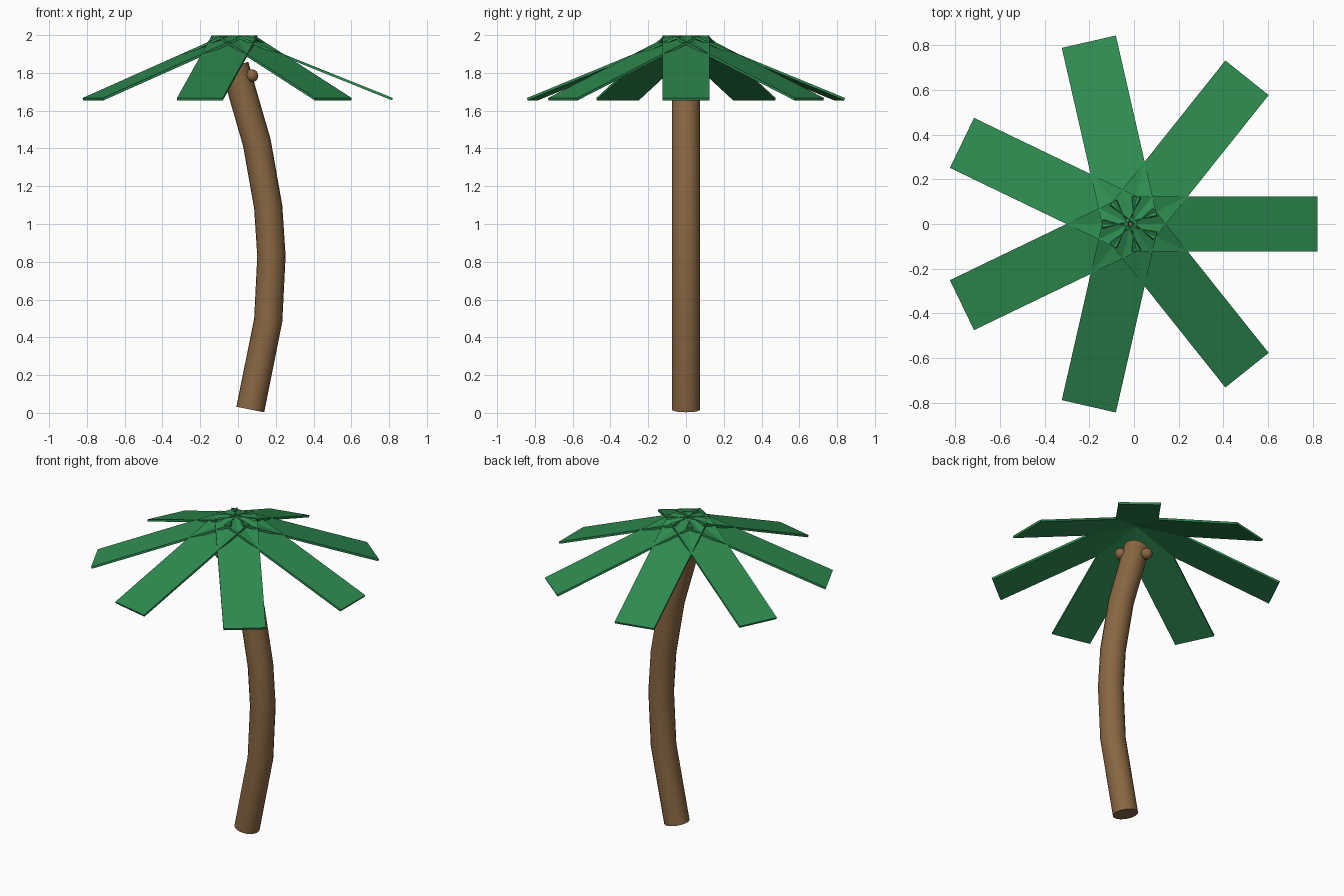
import bpy, bmesh, math
from mathutils import Vector, Matrix

if "Cube" in bpy.data.objects:
    bpy.data.objects.remove(bpy.data.objects["Cube"])


def make_material(name, color):
    mat = bpy.data.materials.new(name)
    mat.diffuse_color = color
    mat.use_nodes = True
    mat.node_tree.nodes["Principled BSDF"].inputs["Base Color"].default_value = color
    return mat


bark = make_material("bark_brown", (0.25, 0.135, 0.055, 1))
leaf = make_material("leaf_green", (0.027, 0.26, 0.08, 1))


def add_object(name, bm, mat, smooth=False):
    bmesh.ops.recalc_face_normals(bm, faces=bm.faces)
    mesh = bpy.data.meshes.new(name)
    bm.to_mesh(mesh)
    bm.free()
    mesh.materials.append(mat)
    obj = bpy.data.objects.new(name, mesh)
    bpy.context.collection.objects.link(obj)
    if smooth:
        bpy.ops.object.select_all(action="DESELECT")
        obj.select_set(True)
        bpy.context.view_layer.objects.active = obj
        bpy.ops.object.shade_smooth_by_angle(angle=math.radians(40))
    return obj


# Trunk: a round tube swept along a bent path in the xz plane
path = [Vector((x, 0, z)) for x, z in
        [(0.065, 0.018), (0.16, 0.49), (0.177, 0.83), (0.16, 1.09), (0.1, 1.43), (-0.018, 1.838)]]
radius, sides = 0.075, 20
bm = bmesh.new()
rings = []
for i, p in enumerate(path):
    before = (p - path[i - 1]).normalized() if i else Vector()
    after = (path[i + 1] - p).normalized() if i < len(path) - 1 else Vector()
    t = (before + after).normalized()
    across = Vector((t.z, 0, -t.x))
    ring = []
    for k in range(sides):
        a = math.tau * k / sides
        ring.append(bm.verts.new(p + radius * (across * math.cos(a) + Vector((0, math.sin(a), 0)))))
    rings.append(ring)
for low, high in zip(rings, rings[1:]):
    for k in range(sides):
        n = (k + 1) % sides
        bm.faces.new((low[k], low[n], high[n], high[k]))
bm.faces.new(rings[0])
bm.faces.new(rings[-1])
add_object("trunk", bm, bark, True)

# Fronds: seven sloping planks fanned around the crown
crown = Vector((-0.016, 0, 0))
inner, outer = Vector((0.012, 0, 1.998)), Vector((0.836, 0, 1.667))
thickness, width, count = 0.013, 0.248, 7
slope = math.atan2(inner.z - outer.z, outer.x - inner.x)
for i in range(count):
    bm = bmesh.new()
    bmesh.ops.create_cube(bm, size=1)
    bmesh.ops.scale(bm, vec=((outer - inner).length, width, thickness), verts=bm.verts)
    bmesh.ops.translate(bm, vec=(0, 0, -thickness / 2), verts=bm.verts)
    place = (Matrix.Translation(crown)
             @ Matrix.Rotation(math.tau * i / count, 4, "Z")
             @ Matrix.Translation((inner + outer) / 2)
             @ Matrix.Rotation(slope, 4, "Y"))
    bmesh.ops.transform(bm, matrix=place, verts=bm.verts)
    add_object(f"frond_{i + 1}", bm, leaf)

# Coconuts: three balls hanging around the top of the trunk
for i, (angle, z) in enumerate([(-22, 1.785), (95, 1.765), (218, 1.765)]):
    a = math.radians(angle)
    bm = bmesh.new()
    bmesh.ops.create_uvsphere(bm, u_segments=16, v_segments=10, radius=0.034)
    bmesh.ops.translate(bm, vec=(-0.012 + 0.092 * math.cos(a), 0.092 * math.sin(a), z), verts=bm.verts)
    add_object(f"coconut_{i + 1}", bm, bark, True)
